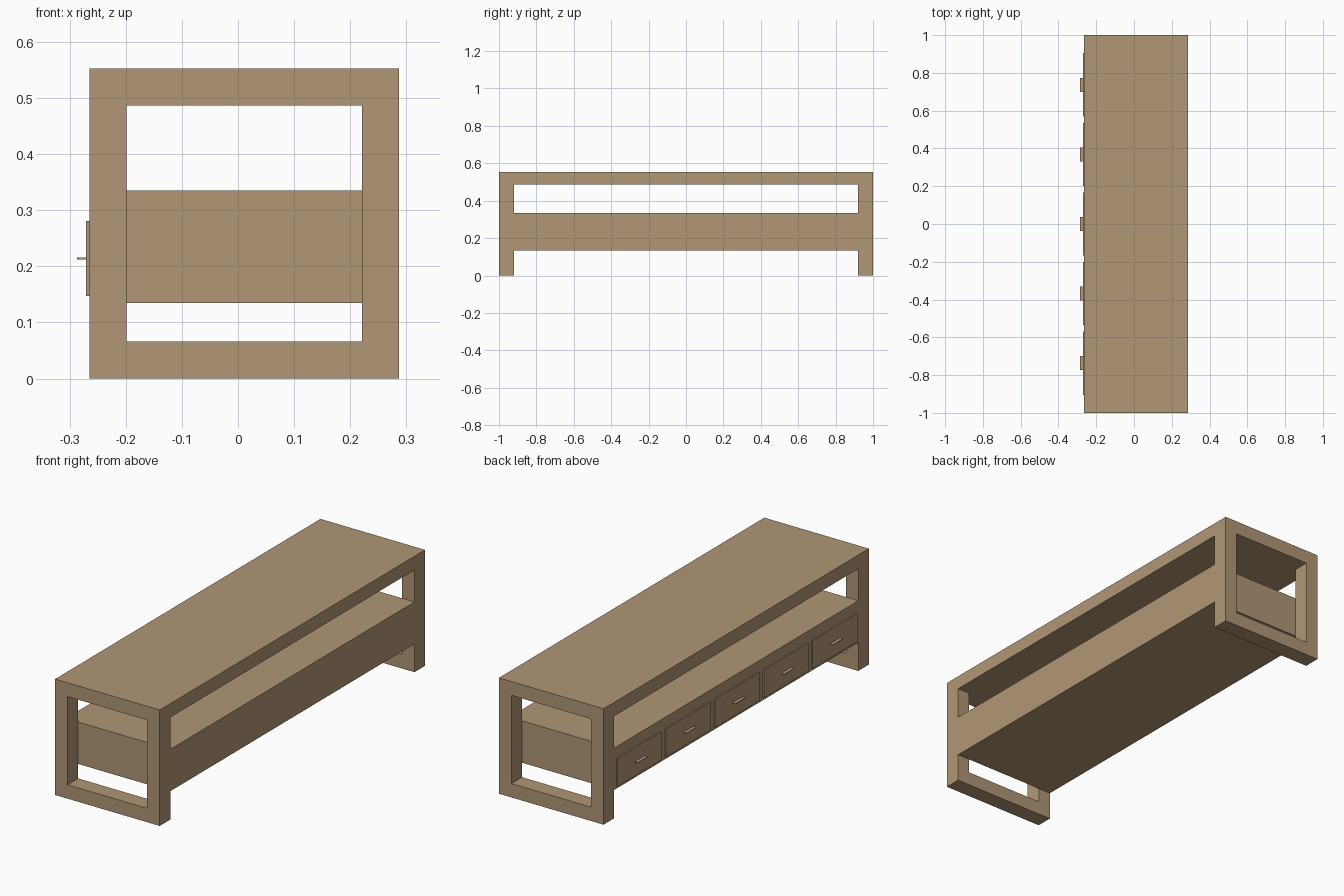
import bpy, bmesh

if "Cube" in bpy.data.objects:
    bpy.data.objects.remove(bpy.data.objects["Cube"])

wood = bpy.data.materials.new("warm tan wood")
wood.diffuse_color = (0.44, 0.305, 0.18, 1)
wood.use_nodes = True
wood.node_tree.nodes["Principled BSDF"].inputs["Base Color"].default_value = wood.diffuse_color

X0, X1 = -0.265, 0.287      # drawer side and rear side of the carcass
H, RAIL, LEG = 0.553, 0.067, 0.08
POST = 0.065
Y_IN = 1.0 - LEG


def finish(name, bm):
    bmesh.ops.recalc_face_normals(bm, faces=bm.faces)
    mesh = bpy.data.meshes.new(name)
    bm.to_mesh(mesh)
    bm.free()
    mesh.materials.append(wood)
    obj = bpy.data.objects.new(name, mesh)
    bpy.context.collection.objects.link(obj)
    return obj


def box(name, x, y, z):
    bm = bmesh.new()
    bmesh.ops.create_cube(bm, size=1)
    for v in bm.verts:
        v.co = [a + (b - a) * (c + 0.5) for (a, b), c in zip((x, y, z), v.co)]
    return finish(name, bm)


def end_frame(name, y0, y1):
    """Rectangular ring in the xz plane, extruded along y."""
    def ring(d):
        return [(X0 + d, d), (X1 - d, d), (X1 - d, H - d), (X0 + d, H - d)]
    bm = bmesh.new()
    outer = [bm.verts.new((x, y0, z)) for x, z in ring(0)]
    inner = [bm.verts.new((x, y0, z)) for x, z in ring(RAIL - 0.001)]
    faces = [bm.faces.new((outer[i], outer[(i + 1) % 4], inner[(i + 1) % 4], inner[i]))
             for i in range(4)]
    out = bmesh.ops.extrude_face_region(bm, geom=faces, use_keep_orig=True)
    verts = [g for g in out["geom"] if isinstance(g, bmesh.types.BMVert)]
    bmesh.ops.translate(bm, verts=verts, vec=(0, y1 - y0, 0))
    return finish(name, bm)


# Open end frames that act as legs
end_frame("front_end_frame", -1.0, -Y_IN)
end_frame("rear_end_frame", Y_IN, 1.0)

# Table top and drawer case between the frames
box("table_top", (X0, X1), (-Y_IN, Y_IN), (H - RAIL + 0.001, H))
box("drawer_case", (X0, X1), (-Y_IN, Y_IN), (0.135, 0.335))

# Five drawer fronts with thin pull tabs
for i in range(5):
    y = (i - 2) * 0.368
    box(f"drawer_front_{i + 1}", (X0 - 0.006, X0), (y - 0.168, y + 0.168), (0.147, 0.281))
    box(f"drawer_pull_{i + 1}", (-0.287, X0 - 0.006), (y - 0.038, y + 0.038), (0.2125, 0.2155))
